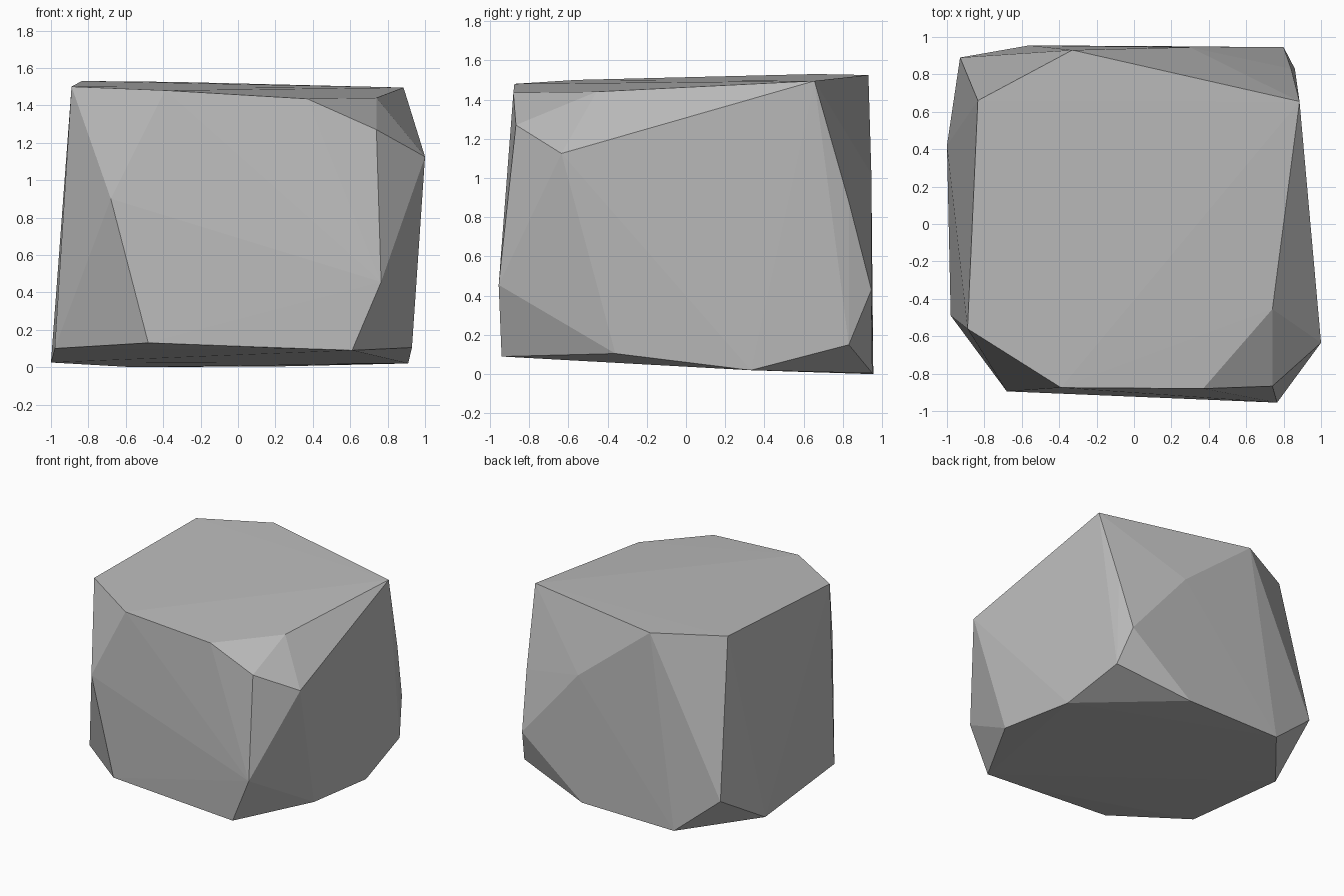
import bpy
import bmesh

# Remove the default cube only
default_cube = bpy.data.objects.get("Cube")
if default_cube:
    bpy.data.objects.remove(default_cube, do_unlink=True)


def make_material(name, value):
    """Plain flat grey material."""
    material = bpy.data.materials.new(name)
    material.use_nodes = True
    colour = (value, value, value, 1)
    material.diffuse_color = colour
    shader = next(n for n in material.node_tree.nodes if n.type == "BSDF_PRINCIPLED")
    shader.inputs["Base Color"].default_value = colour
    return material


def make_boulder(name, corner_groups, material):
    """Wrap a faceted skin around the chipped corners of a block."""
    bm = bmesh.new()
    for group in corner_groups:
        for corner in group:
            bm.verts.new(corner)
    hull = bmesh.ops.convex_hull(bm, input=bm.verts[:], use_existing_faces=False)
    unused = {v for key in ("geom_interior", "geom_unused")
              for v in hull[key] if isinstance(v, bmesh.types.BMVert)}
    bmesh.ops.delete(bm, geom=list(unused), context="VERTS")
    bmesh.ops.recalc_face_normals(bm, faces=bm.faces[:])
    for face in bm.faces:
        face.smooth = False
    mesh = bpy.data.meshes.new(name)
    bm.to_mesh(mesh)
    bm.free()
    mesh.materials.append(material)
    boulder = bpy.data.objects.new(name, mesh)
    bpy.context.scene.collection.objects.link(boulder)
    return boulder


# Corners around the upper facet
top_corners = [
    (-.89, -.56, 1.5), (-.835, .66, 1.53), (-.33, .93, 1.525),
    (.885, .655, 1.495), (.74, -.455, 1.44), (.37, -.88, 1.435),
    (-.39, -.875, 1.48),
]

# Chips part way up the sides
side_corners = [
    (.74, -.867, 1.27), (1, -.635, 1.125), (-.68, -.895, .9),
    (.765, -.955, .455), (.8, .945, .43), (.84, .83, .88),
    (.3, .945, 1.02), (-.93, .89, .31),
]

# Corners around the underside
bottom_corners = [
    (.61, -.94, .09), (.93, -.36, .105), (.91, .33, .02),
    (.86, .83, .15), (.26, .95, .005), (-.56, .955, 0),
    (-1, .42, .025), (-.98, -.49, .1), (-.48, -.9, .13),
    (.22, -.915, .1),
]

stone = make_material("stone grey", .5)
make_boulder("boulder", (top_corners, side_corners, bottom_corners), stone)
